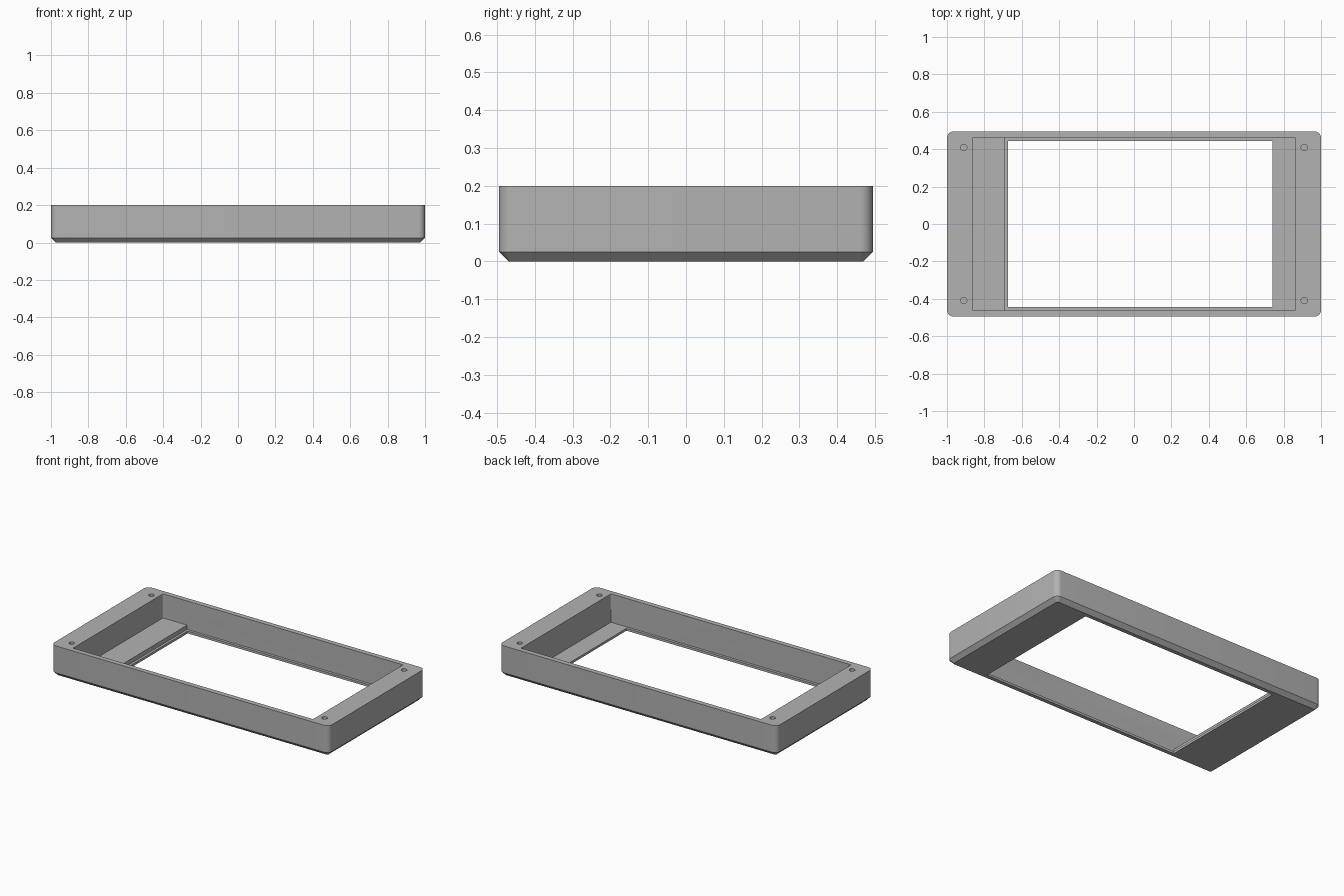
import bpy, bmesh, math

cube = bpy.data.objects.get("Cube")
if cube:
    bpy.data.objects.remove(cube, do_unlink=True)

grey = bpy.data.materials.new("plain grey")
grey.use_nodes = True
colour = (0.45, 0.45, 0.45, 1)
grey.diffuse_color = colour
grey.node_tree.nodes["Principled BSDF"].inputs["Base Color"].default_value = colour


def rounded_ring(bm, x0, x1, y0, y1, r, z, steps=8):
    """Counter-clockwise rounded rectangle at height z."""
    corners = [(x1 - r, y1 - r), (x0 + r, y1 - r), (x0 + r, y0 + r), (x1 - r, y0 + r)]
    ring = []
    for i, (cx, cy) in enumerate(corners):
        for k in range(steps + 1):
            a = math.pi / 2 * (i + k / steps)
            ring.append(bm.verts.new((cx + r * math.cos(a), cy + r * math.sin(a), z)))
    return ring


def loft(name, sections):
    """Solid through rounded rectangles, each (x0, x1, y0, y1, r, z)."""
    bm = bmesh.new()
    rings = [rounded_ring(bm, *s) for s in sections]
    bm.faces.new(rings[0][::-1])
    bm.faces.new(rings[-1])
    for low, high in zip(rings, rings[1:]):
        n = len(low)
        for i in range(n):
            j = (i + 1) % n
            bm.faces.new((low[i], low[j], high[j], high[i]))
    mesh = bpy.data.meshes.new(name)
    bm.to_mesh(mesh)
    bm.free()
    mesh.materials.append(grey)
    obj = bpy.data.objects.new(name, mesh)
    bpy.context.collection.objects.link(obj)
    return obj


def cut(target, cutter):
    cutter.hide_render = True
    bpy.context.view_layer.objects.active = target
    mod = target.modifiers.new("cut", 'BOOLEAN')
    mod.operation = 'DIFFERENCE'
    mod.solver = 'EXACT'
    mod.object = cutter
    bpy.ops.object.modifier_apply(modifier=mod.name)
    bpy.data.objects.remove(cutter, do_unlink=True)


W, D, H = 1.0, 0.495, 0.2
CH = 0.025                 # bottom chamfer
FLOOR, LEDGE = 0.015, 0.043
PX, PY = 0.864, 0.4625     # pocket half sizes
STEP_X = -0.69             # edge of the raised ledge

# Outer body with rounded corners and chamfered underside
frame = loft("bezel_frame", [
    (-W + CH, W - CH, -D + CH, D - CH, 0.01, 0),
    (-W, W, -D, D, 0.035, CH),
    (-W, W, -D, D, 0.035, H)])

# Upper pocket, deeper recess beside the ledge, and the window opening
cut(frame, loft("pocket_cutter", [(-PX, PX, -PY, PY, 0.008, z) for z in (LEDGE, 0.3)]))
cut(frame, loft("recess_cutter", [(STEP_X, PX, -PY, PY, 0.0005, z) for z in (FLOOR, 0.1)]))
cut(frame, loft("window_cutter", [(-0.674, 0.74, -0.445, 0.445, 0.001, z) for z in (-0.1, 0.1)]))

# Blind screw holes in the corners
R = 0.017
for x in (-0.91, 0.91):
    for y in (-0.409, 0.409):
        cut(frame, loft("hole_cutter", [(x - R, x + R, y - R, y + R, R * 0.999, z)
                                        for z in (0.08, 0.3)]))

bpy.ops.object.select_all(action='DESELECT')
frame.select_set(True)
bpy.context.view_layer.objects.active = frame
bpy.ops.object.shade_smooth_by_angle(angle=math.radians(30))
